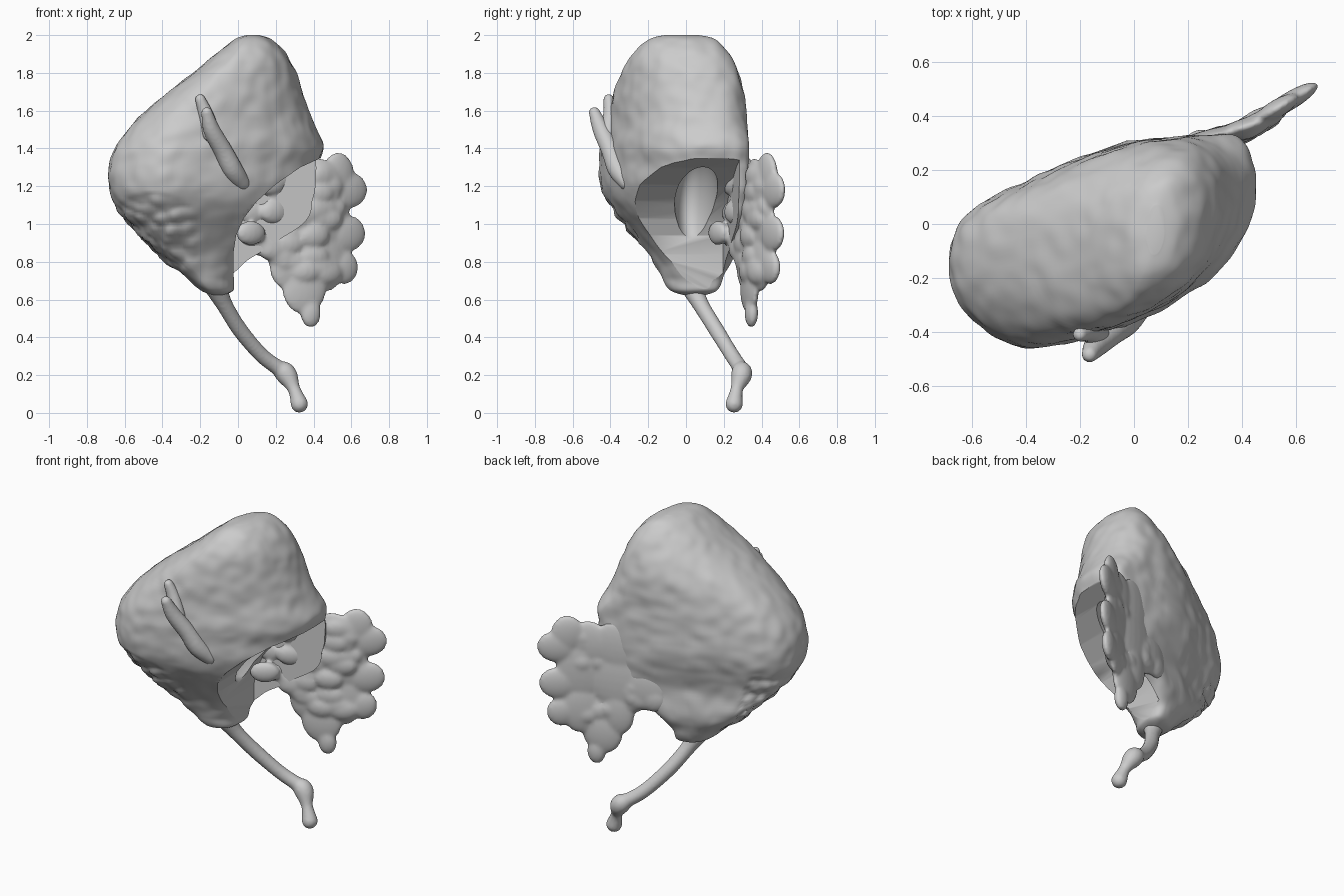
import bpy, bmesh, math, random
from mathutils import Matrix, Vector, noise

if "Cube" in bpy.data.objects:
    bpy.data.objects.remove(bpy.data.objects["Cube"])

random.seed(4)


def make_object(name, bm):
    bmesh.ops.recalc_face_normals(bm, faces=bm.faces)
    me = bpy.data.meshes.new(name)
    bm.to_mesh(me)
    bm.free()
    ob = bpy.data.objects.new(name, me)
    bpy.context.collection.objects.link(ob)
    return ob


def smooth(ob, angle=50):
    bpy.ops.object.select_all(action='DESELECT')
    ob.select_set(True)
    bpy.context.view_layer.objects.active = ob
    for m in list(ob.modifiers):
        bpy.ops.object.modifier_apply(modifier=m.name)
    bpy.ops.object.shade_smooth_by_angle(angle=math.radians(angle))


def fuse(ob, voxel, iterations):
    rm = ob.modifiers.new("fuse", 'REMESH')
    rm.mode, rm.voxel_size = 'VOXEL', voxel
    ob.modifiers.new("soften", 'SMOOTH').iterations = iterations
    smooth(ob, 80)


def catmull(rows, t):
    i = min(int(t), len(rows) - 2)
    f = t - i
    p = [rows[max(0, min(len(rows) - 1, i + k))] for k in (-1, 0, 1, 2)]
    return [0.5 * (2 * b + (c - a) * f + (2 * a - 5 * b + 4 * c - d) * f * f
                   + (3 * b - a - 3 * c + d) * f ** 3) for a, b, c, d in zip(*p)]


def add_ellipsoid(bm, centre, radii, yaw=0.0, seg=20):
    mat = Matrix.Translation(centre) @ Matrix.Rotation(yaw, 4, 'Z') @ Matrix.Diagonal((*radii, 1))
    bmesh.ops.create_uvsphere(bm, u_segments=seg, v_segments=seg // 2 + 2, radius=1, matrix=mat)


# Body: sheared rounded sections stacked upward (z, x left, x right, y centre, half depth)
ROWS = [(0.625, -0.14, -0.07, 0.04, 0.06), (0.65, -0.20, -0.03, 0.04, 0.12),
        (0.72, -0.28, -0.01, 0.03, 0.15), (0.82, -0.41, 0.08, 0.02, 0.19),
        (1.00, -0.59, 0.36, -0.03, 0.25), (1.12, -0.66, 0.41, -0.06, 0.305),
        (1.22, -0.685, 0.425, -0.065, 0.335), (1.32, -0.68, 0.43, -0.065, 0.34),
        (1.42, -0.64, 0.45, -0.06, 0.34), (1.55, -0.54, 0.395, -0.05, 0.33),
        (1.70, -0.37, 0.34, -0.035, 0.315), (1.83, -0.20, 0.29, -0.03, 0.28),
        (1.92, -0.09, 0.24, -0.025, 0.23), (1.98, -0.01, 0.17, -0.02, 0.165),
        (2.00, 0.05, 0.11, -0.02, 0.09)]
SHEAR = 0.33
RINGS, SEG = 130, 140
bm = bmesh.new()
rings = []
for r in range(RINGS + 1):
    z, xl, xr, yc, hy = catmull(ROWS, r / RINGS * (len(ROWS) - 1))
    cx, hx = (xl + xr) / 2, (xr - xl) / 2
    ring = []
    for s in range(SEG):
        a = 2 * math.pi * s / SEG
        c, n = math.cos(a), math.sin(a)
        # the back right corner is squarer low down, where the back wall carries on
        e = 0.88 - 0.33 * max(0, min(1, (1.55 - z) / 0.25)) * (c > 0 and n > 0)
        u = math.copysign(abs(c) ** e, c)
        v = math.copysign(abs(n) ** e, n)
        x = cx + hx * u
        y = yc + hy * v + SHEAR * hx * (u + 1.5 * max(0, -u - 0.45) ** 1.5)
        # flatten the back against a gently sloping plane
        over = y - (0.285 + 0.06 * x)
        if over > 0:
            y -= over - 0.03 * math.tanh(over / 0.03)
        # pebbled patch low on the left, faint roughness elsewhere
        p = Vector((x, y, z))
        patch = max(0, 1 - ((x + 0.46) / 0.28) ** 2 - ((z - 0.93) / 0.24) ** 2) if y < 0.08 else 0
        d = 0.05 * patch ** 0.5 * (0.4 - noise.voronoi(p * 13)[0][0]) if patch else 0
        d += 0.008 * noise.noise(p * 13) + 0.006 * noise.noise(p * 5)
        out = Vector((u / max(hx, 0.1), v / max(hy, 0.1))).normalized() * d
        ring.append(bm.verts.new((x + out.x, y + out.y, z)))
    rings.append(ring)
for lo, hi in zip(rings, rings[1:]):
    for i in range(SEG):
        j = (i + 1) % SEG
        bm.faces.new((lo[i], lo[j], hi[j], hi[i]))
bm.faces.new(rings[0])
bm.faces.new(rings[-1])
body = make_object("body", bm)

# Opening low on the front right: cut away in front of the back wall, then hollow the inside
OPENING = [(0.62, 1.40), (0.44, 1.35), (0.33, 1.30), (0.20, 1.21), (0.10, 1.12), (0.03, 1.03),
           (-0.01, 0.94), (-0.025, 0.84), (-0.02, 0.60), (0.62, 0.60)]
bm = bmesh.new()
front = [bm.verts.new((x, -0.8, z)) for x, z in OPENING]
back = [bm.verts.new((x, 0.20 + 0.20 * x, z)) for x, z in OPENING]
bm.faces.new(front)
bm.faces.new(back)
for i in range(len(OPENING)):
    j = (i + 1) % len(OPENING)
    bm.faces.new((front[i], front[j], back[j], back[i]))
opening = make_object("opening_cutter", bm)
bm = bmesh.new()
add_ellipsoid(bm, (0.17, 0.06, 1.10), (0.24, 0.11, 0.28), 0.23, 40)
hollow = make_object("hollow_cutter", bm)
for cutter in (opening, hollow):
    cutter.hide_render = True
    mod = body.modifiers.new("cut", 'BOOLEAN')
    mod.operation, mod.object, mod.solver = 'DIFFERENCE', cutter, 'EXACT'
smooth(body)
for cutter in (opening, hollow):
    bpy.data.objects.remove(cutter)


# Leaf: flattened lobes along a bent sheet, fused together
def leaf_y(x):
    return 0.35 + (0.6 if x > 0.4 else 0.28) * (x - 0.4)


LOBES = [(0.53, 1.26, 0.09, 0.12), (0.58, 1.18, 0.11, 0.10), (0.575, 0.95, 0.105, 0.10),
         (0.56, 0.77, 0.08, 0.09), (0.385, 0.53, 0.055, 0.08), (0.35, 0.66, 0.12, 0.14),
         (0.46, 0.80, 0.12, 0.16), (0.45, 1.04, 0.15, 0.20), (0.42, 1.20, 0.13, 0.15),
         (0.26, 0.80, 0.10, 0.15), (0.25, 1.00, 0.19, 0.20), (0.25, 1.20, 0.17, 0.17),
         (0.10, 0.97, 0.14, 0.14), (0.05, 0.91, 0.08, 0.08)]
bm = bmesh.new()
for x, z, rx, rz in LOBES:
    slope = 0.6 if x > 0.42 else 0.32
    add_ellipsoid(bm, (x, leaf_y(x), z), (rx * math.hypot(1, slope * 0.8), 0.034, rz), math.atan(slope))
# Lumpy folds on the inner face, deeper towards the hollow
for i in range(46):
    x, z = random.uniform(0.06, 0.50), random.uniform(0.70, 1.28)
    z = max(z, 1.0 - 0.7 * x)
    y = leaf_y(x) - random.uniform(0.0, 0.02 + 0.3 * max(0, 0.30 - x) * (z > 0.95))
    add_ellipsoid(bm, (x, y, z), (0.09, 0.036, 0.065), random.uniform(0.2, 0.6), 14)
fuse(make_object("leaf", bm), 0.011, 8)


# Tapered tubes, rounded at the ends (points are x, y, z, radius)
def tube(name, pts):
    bm = bmesh.new()
    for i in range((len(pts) - 1) * 8 + 1):
        x, y, z, r = catmull(pts, i / 8)
        add_ellipsoid(bm, (x, y, z), (r, r, r), 0, 16)
    fuse(make_object(name, bm), 0.009, 3)


tube("stem", [(-0.12, 0.03, 0.67, 0.06), (-0.07, 0.08, 0.57, 0.044), (0.01, 0.16, 0.44, 0.042),
              (0.12, 0.24, 0.31, 0.04), (0.21, 0.285, 0.24, 0.042), (0.255, 0.295, 0.205, 0.056),
              (0.295, 0.27, 0.13, 0.034), (0.325, 0.255, 0.047, 0.046)])
tube("front_twig", [(-0.165, -0.485, 1.59, 0.03), (-0.14, -0.45, 1.50, 0.045),
                    (-0.08, -0.40, 1.39, 0.05), (-0.03, -0.36, 1.29, 0.055),
                    (0.02, -0.31, 1.22, 0.045)])
tube("front_sprig", [(-0.20, -0.41, 1.66, 0.028), (-0.17, -0.40, 1.58, 0.04),
                     (-0.14, -0.41, 1.48, 0.05)])
